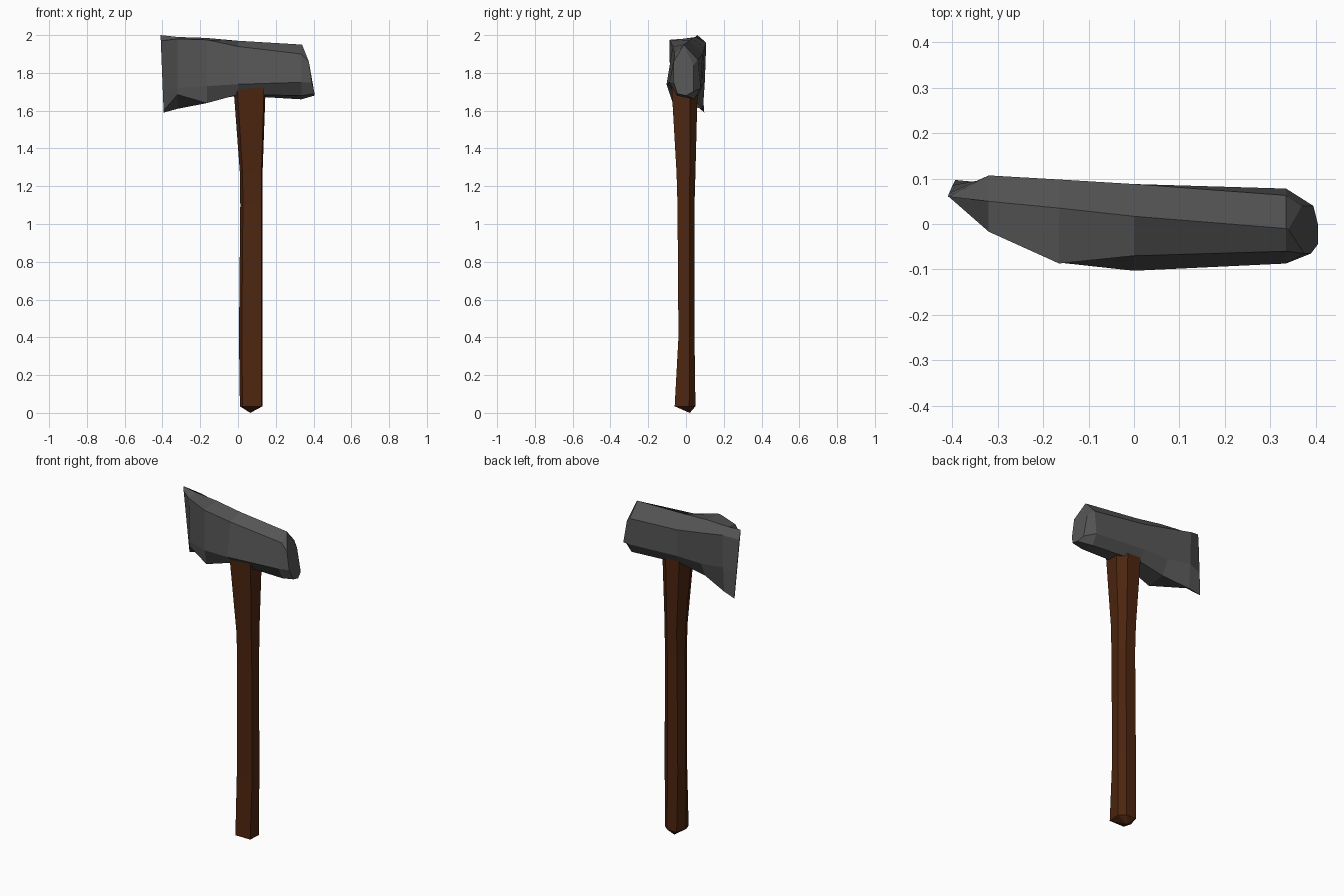
import bpy, bmesh

cube = bpy.data.objects.get("Cube")
if cube:
    bpy.data.objects.remove(cube, do_unlink=True)


def make_material(name, rgb):
    mat = bpy.data.materials.new(name)
    mat.use_nodes = True
    mat.diffuse_color = (*rgb, 1)
    mat.node_tree.nodes["Principled BSDF"].inputs["Base Color"].default_value = (*rgb, 1)
    return mat


def loft(name, rings, mat, tip=None):
    """Skin a row of equal rings and close both ends, the first one to a tip if given."""
    bm = bmesh.new()
    rows = [[bm.verts.new(p) for p in ring] for ring in rings]
    count = len(rows[0])
    for a, b in zip(rows, rows[1:]):
        for i in range(count):
            j = (i + 1) % count
            bm.faces.new((a[i], a[j], b[j], b[i]))
    bm.faces.new(rows[-1])
    if tip:
        point = bm.verts.new(tip)
        for i in range(count):
            bm.faces.new((rows[0][i], rows[0][(i + 1) % count], point))
    else:
        bm.faces.new(rows[0])
    bmesh.ops.recalc_face_normals(bm, faces=bm.faces)
    mesh = bpy.data.meshes.new(name)
    bm.to_mesh(mesh)
    bm.free()
    mesh.materials.append(mat)
    obj = bpy.data.objects.new(name, mesh)
    bpy.context.collection.objects.link(obj)
    return obj


steel = make_material("dark steel", (0.09, 0.09, 0.09))
wood = make_material("brown wood", (0.075, 0.019, 0.005))

# Head: upright sections (y, z) from ridge over back, belly and front
sections = {
    -0.32: [(.05, 1.99), (.107, 1.96), (.1, 1.76), (.09, 1.61),
            (-.01, 1.685), (-.013, 1.72), (-.017, 1.98)],
    -0.165: [(.035, 1.985), (.098, 1.93), (.092, 1.74), (.05, 1.65),
             (-.07, 1.64), (-.085, 1.73), (-.087, 1.975)],
    0.0: [(.017, 1.97), (.088, 1.9), (.087, 1.74), (.05, 1.68),
          (-.05, 1.685), (-.103, 1.74), (-.07, 1.94)],
    0.335: [(-.01, 1.95), (.063, 1.87), (.078, 1.72), (.045, 1.66),
            (-.05, 1.68), (-.087, 1.75), (-.06, 1.9)],
}
# Sharp cutting edge: a thin ring following one slanted line
edge = []
for z, side in ((2, 0), (1.94, 1), (1.74, 1), (1.59, 0), (1.6, -1), (1.7, -1), (1.97, -1)):
    drop = 2 - z
    edge.append((-.41 + .04 * drop, .06 + .09 * drop + .002 * side, z))
# Sloping poll face
poll = [(.34, -.012, 1.948), (.37, .04, 1.84), (.395, .04, 1.7), (.405, 0, 1.68),
        (.405, -.045, 1.69), (.39, -.065, 1.75), (.375, -.065, 1.86)]
rings = [edge] + [[(x, y, z) for y, z in pts] for x, pts in sections.items()] + [poll]
loft("axe_head", rings, steel)

# Handle: one six-sided outline scaled to the width and depth at each height
outline = [(.12, 0), (.95, 0), (1, .7), (.7, 1), (.15, 1), (0, .4)]
levels = [  # z, left x, right x, front y, back y
    (.035, .01, .13, -.06, .05),
    (.4, .005, .13, -.04, .045),
    (1.1, .012, .13, -.045, .045),
    (1.27, .01, .13, -.05, .05),
    (1.74, -.025, .147, -.077, .062),
]
rings = [[(x0 + u * (x1 - x0), y0 + v * (y1 - y0), z) for u, v in outline]
         for z, x0, x1, y0, y1 in levels]
loft("handle", rings, wood, tip=(.065, .02, 0))
